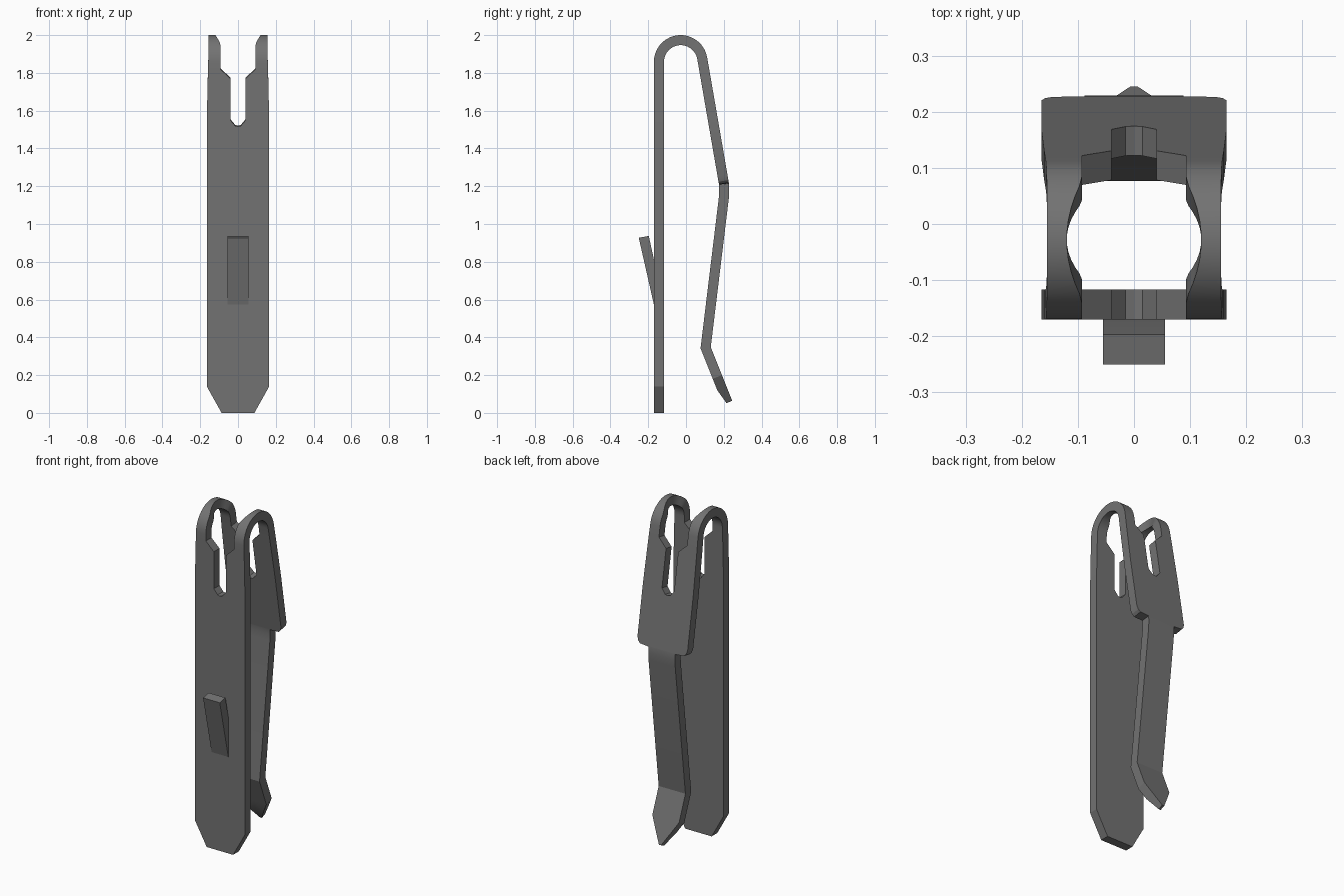
import bpy, bmesh, math
from mathutils import Vector

if "Cube" in bpy.data.objects:
    bpy.data.objects.remove(bpy.data.objects["Cube"])

HALF = 0.0265          # half the sheet thickness

steel = bpy.data.materials.new("dark grey steel")
steel.diffuse_color = (0.17, 0.17, 0.17, 1)
steel.use_nodes = True
steel.node_tree.nodes["Principled BSDF"].inputs["Base Color"].default_value = steel.diffuse_color


def finish(name, bm):
    bmesh.ops.recalc_face_normals(bm, faces=bm.faces)
    mesh = bpy.data.meshes.new(name)
    bm.to_mesh(mesh)
    bm.free()
    mesh.materials.append(steel)
    ob = bpy.data.objects.new(name, mesh)
    bpy.context.collection.objects.link(ob)
    bpy.ops.object.select_all(action='DESELECT')
    ob.select_set(True)
    bpy.context.view_layer.objects.active = ob
    bpy.ops.object.shade_smooth_by_angle(angle=math.radians(25))
    return ob


def width(z):
    """Half width of the sheet, narrowing slightly towards the arch."""
    return 0.165 - 0.01 * min(1, max(0, (z - 1.6) / 0.35))


# Stations along the bent strip: y, z, half width, half slot, inner offset
slot = [(1.52, 0.015), (1.55, 0.04), (1.77, 0.04), (1.82, 0.093)]
FRONT_Y = -0.1435
stations = [(FRONT_Y, 0, 0.087, 0, HALF), (FRONT_Y, 0.14, 0.165, 0, HALF),
            (FRONT_Y, 1.516, 0.165, 0, HALF)]
stations += [(FRONT_Y, z, width(z), g, HALF) for z, g in slot]

# Arch over the top, with the slot bulging wider at its crown
N = 18
for i in range(N + 1):
    a = math.radians(180 - 170.3 * i / N)
    y, z = -0.028 + 0.1155 * math.cos(a), 1.858 + 0.1155 * math.sin(a)
    gap = 0.093 + 0.027 * max(0, 1 - ((y + 0.028) / 0.085) ** 2)
    stations.append((y, z, width(z), gap, HALF))

# Sloping back with the matching slot, down to the shoulders
y0, z0 = stations[-1][:2]


def back_y(z):
    return y0 + (z0 - z) * 0.173


stations += [(back_y(z), z, width(z), g, HALF) for z, g in reversed(slot)]
stations += [(back_y(z), z, w, 0, HALF) for z, w in
             [(1.516, 0.165), (1.25, 0.165), (1.228, 0.158), (1.215, 0.145), (1.212, 0.088)]]

# Spring tongue and pointed foot
stations += [(0.2025, 1.18, 0.088, 0, HALF), (0.2005, 1.14, 0.088, 0, HALF),
             (0.104, 0.345, 0.088, 0, HALF), (0.166, 0.19, 0.088, 0, HALF),
             (0.19, 0.13, 0.053, 0, HALF), (0.22, 0.054, 0.007, 0, 0.006)]

# Loft half the strip with mitred bends, then mirror it
bm = bmesh.new()
pts = [Vector((0, s[0], s[1])) for s in stations]
rings = []
for i, (y, z, w, g, inner) in enumerate(stations):
    t_in = (pts[i] - pts[max(i - 1, 0)]).normalized()
    t_out = (pts[min(i + 1, len(pts) - 1)] - pts[i]).normalized()
    t = (t_in + t_out).normalized()
    n = Vector((0, -t.z, t.y))
    n /= max(0.7, t.dot(t_out if i == 0 else t_in))
    a, b = pts[i] - n * inner, pts[i] + n * HALF
    rings.append([bm.verts.new((x, p.y, p.z)) for x, p in ((g, a), (w, a), (w, b), (g, b))])
for i in range(len(rings) - 1):
    r, s = rings[i], rings[i + 1]
    for k in range(4):
        if k == 3 and stations[i][3] == 0 and stations[i + 1][3] == 0:
            continue
        m = (k + 1) % 4
        bm.faces.new((r[k], r[m], s[m], s[k]))
bm.faces.new(rings[0])
bm.faces.new(rings[-1])
bmesh.ops.mirror(bm, geom=bm.verts[:] + bm.edges[:] + bm.faces[:], axis='X', merge_dist=0.0005)
finish("spring_clip_strip", bm)

# Raised tab leaning out of the front plate
bm = bmesh.new()
profile = [(-0.168, 0.565), (-0.25, 0.927), (-0.197, 0.937), (-0.15, 0.72), (-0.15, 0.565)]
face = bm.faces.new([bm.verts.new((-0.055, y, z)) for y, z in profile])
ext = bmesh.ops.extrude_face_region(bm, geom=[face])
bmesh.ops.translate(bm, vec=(0.11, 0, 0),
                    verts=[v for v in ext["geom"] if isinstance(v, bmesh.types.BMVert)])
finish("front_tab", bm)
